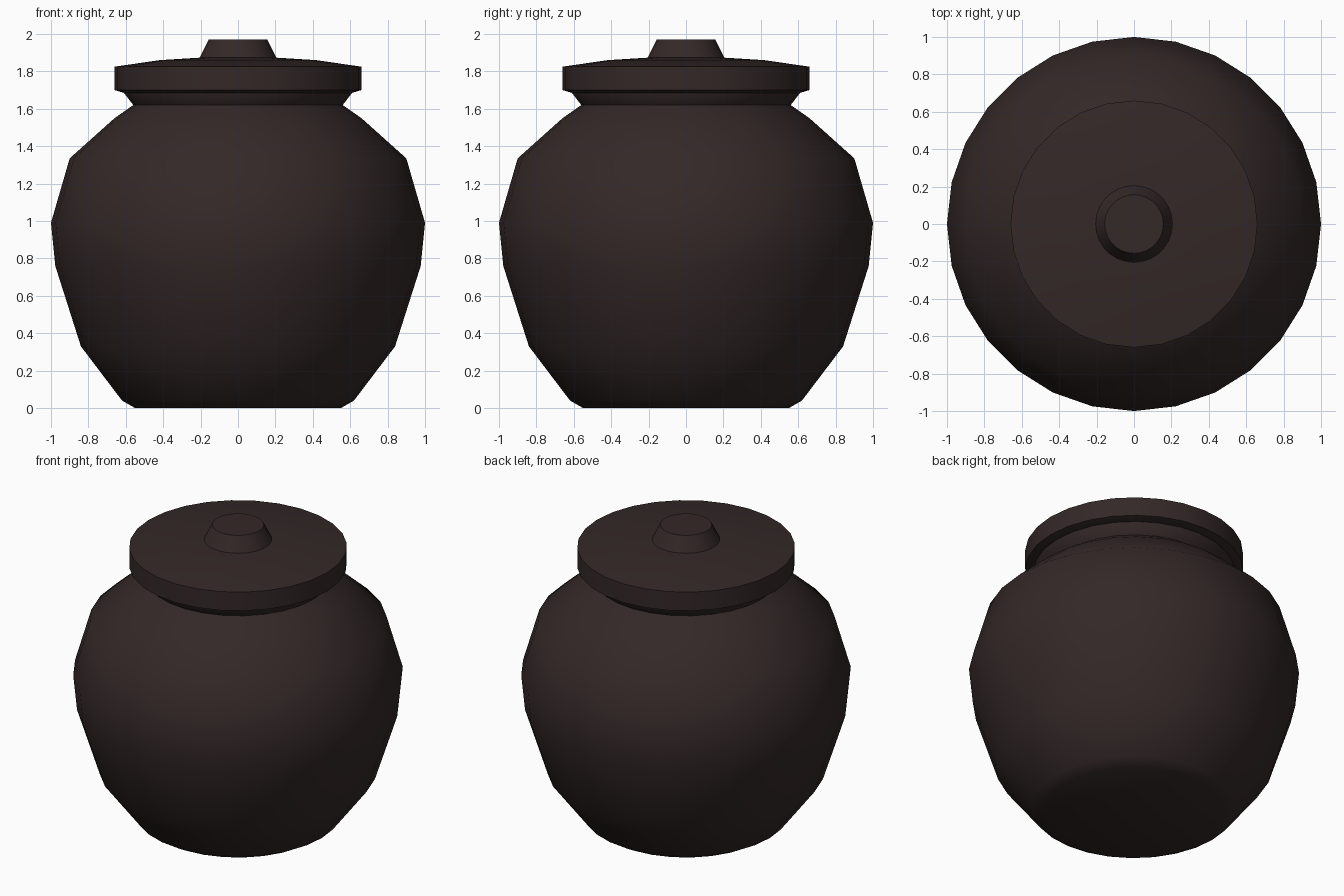
import bpy, bmesh, math

if "Cube" in bpy.data.objects:
    bpy.data.objects.remove(bpy.data.objects["Cube"])

SIDES = 28

clay = bpy.data.materials.new("dark_brown_clay")
clay.diffuse_color = (0.034, 0.021, 0.021, 1.0)
clay.use_nodes = True
clay.node_tree.nodes["Principled BSDF"].inputs["Base Color"].default_value = clay.diffuse_color


def lathe(name, profile):
    """Revolve (radius, height) points about z; radius 0 becomes a pole."""
    bm = bmesh.new()
    rings = []
    for r, z in profile:
        if r == 0:
            rings.append([bm.verts.new((0, 0, z))] * SIDES)
        else:
            rings.append([bm.verts.new((r * math.cos(2 * math.pi * i / SIDES),
                                        r * math.sin(2 * math.pi * i / SIDES), z))
                          for i in range(SIDES)])
    for low, high in zip(rings, rings[1:]):
        for i in range(SIDES):
            j = (i + 1) % SIDES
            corners = list(dict.fromkeys((low[i], low[j], high[j], high[i])))
            bm.faces.new(corners)
    bmesh.ops.recalc_face_normals(bm, faces=bm.faces)
    mesh = bpy.data.meshes.new(name)
    bm.to_mesh(mesh)
    bm.free()
    mesh.materials.append(clay)
    obj = bpy.data.objects.new(name, mesh)
    bpy.context.collection.objects.link(obj)
    bpy.ops.object.select_all(action='DESELECT')
    obj.select_set(True)
    bpy.context.view_layer.objects.active = obj
    bpy.ops.object.shade_smooth_by_angle(angle=math.radians(50))
    return obj


# Round pot body with flared neck
lathe("pot_body", [(0, 0), (0.55, 0), (0.62, 0.04), (0.84, 0.33), (0.977, 0.76),
                   (1.0, 0.99), (0.9, 1.335), (0.66, 1.55), (0.56, 1.62),
                   (0.61, 1.685), (0.61, 1.70), (0, 1.70)])

# Lid with a slightly domed top
lathe("lid", [(0, 1.685), (0.61, 1.685), (0.66, 1.70), (0.66, 1.825),
              (0.42, 1.86), (0.21, 1.873), (0, 1.875)])

# Tapered lid knob
lathe("lid_knob", [(0, 1.86), (0.212, 1.86), (0.157, 1.97), (0, 1.97)])
